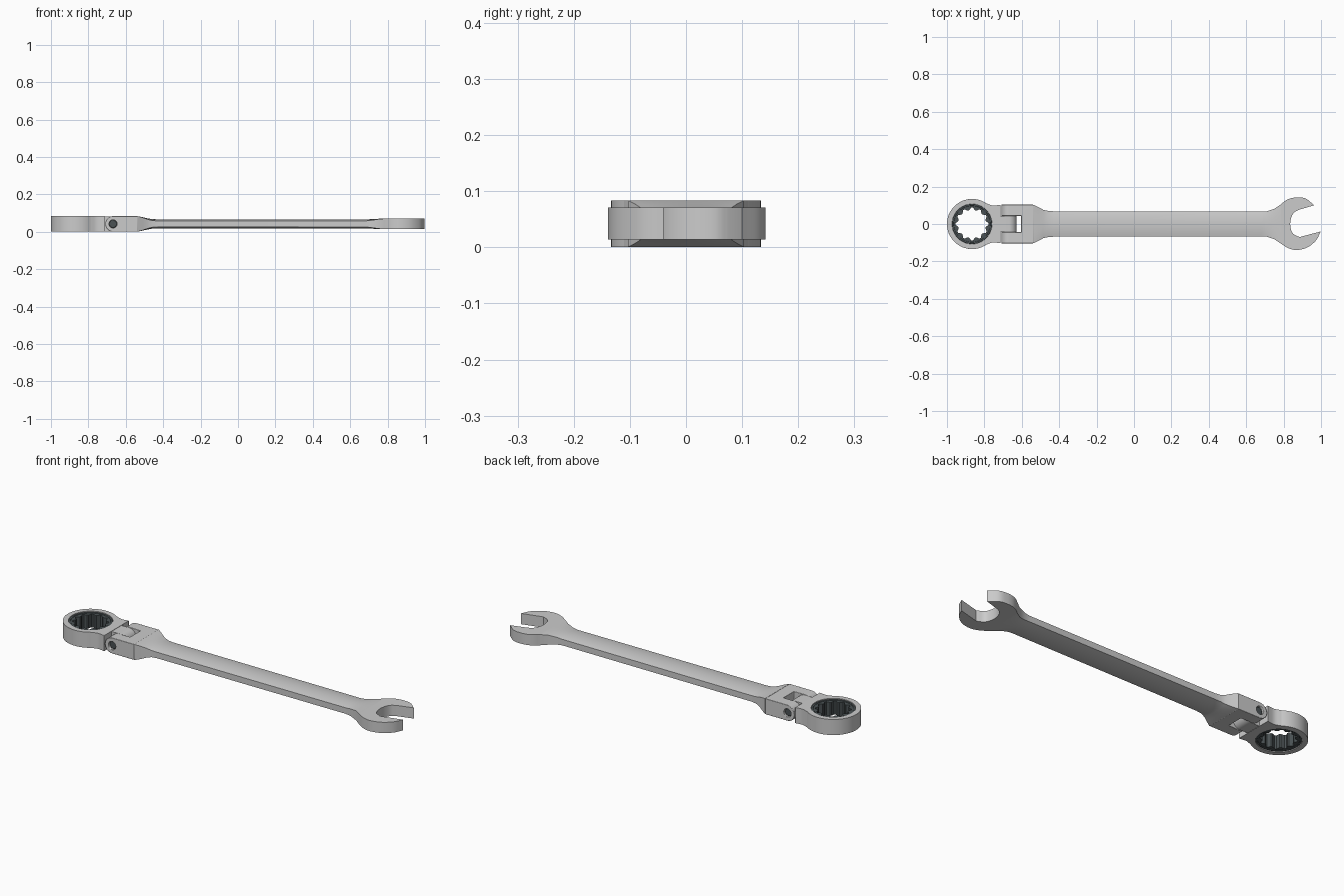
import bpy, bmesh, math
from mathutils import Vector

if "Cube" in bpy.data.objects:
    bpy.data.objects.remove(bpy.data.objects["Cube"])

ZC = 0.042          # mid height of the tool
HZ = 0.0415         # half thickness of head and hinge
PIVOT = -0.668
RING = -0.866

dark = bpy.data.materials.new("dark_steel")
dark.diffuse_color = (0.07, 0.085, 0.09, 1)
dark.use_nodes = True
dark.node_tree.nodes["Principled BSDF"].inputs["Base Color"].default_value = dark.diffuse_color


def finish(name, bm, bevel=0, mat=None):
    bmesh.ops.recalc_face_normals(bm, faces=bm.faces)
    me = bpy.data.meshes.new(name)
    bm.to_mesh(me)
    bm.free()
    ob = bpy.data.objects.new(name, me)
    bpy.context.collection.objects.link(ob)
    if mat:
        me.materials.append(mat)
    if bevel:
        m = ob.modifiers.new("edge", 'BEVEL')
        m.width, m.segments, m.limit_method = bevel, 2, 'ANGLE'
        m.angle_limit = math.radians(40)
    return ob


def prism(name, pts, lo, hi, axis='z', **kw):
    """Extrude a 2D outline along z (xy outline) or along y (xz outline)."""
    bm = bmesh.new()
    at = (lambda p, h: (p[0], p[1], h)) if axis == 'z' else (lambda p, h: (p[0], h, p[1]))
    a = [bm.verts.new(at(p, lo)) for p in pts]
    b = [bm.verts.new(at(p, hi)) for p in pts]
    bm.faces.new(a)
    bm.faces.new(b)
    for i in range(len(pts)):
        j = (i + 1) % len(pts)
        bm.faces.new((a[i], a[j], b[j], b[i]))
    return finish(name, bm, **kw)


def arc(cx, cy, r, a0, a1, n):
    return [(cx + r * math.cos(math.radians(a0 + (a1 - a0) * i / n)),
             cy + r * math.sin(math.radians(a0 + (a1 - a0) * i / n))) for i in range(n + 1)]


def circle(cx, cy, r, n=48):
    return arc(cx, cy, r, 0, 360, n)[:-1]


def spline(pts, n=5):
    """Smooth curve through the given points."""
    v = [Vector(p) for p in pts]
    v = [2 * v[0] - v[1]] + v + [2 * v[-1] - v[-2]]
    out = []
    for i in range(1, len(v) - 2):
        p, q, r, s = v[i - 1:i + 3]
        for k in range(n):
            t = k / n
            out.append(0.5 * (2 * q + (r - p) * t + (2 * p - 5 * q + 4 * r - s) * t * t
                              + (3 * q - p - 3 * r + s) * t ** 3))
    return [tuple(p) for p in out] + [tuple(pts[-1])]


def cut(ob, cutter):
    m = ob.modifiers.new("cut", 'BOOLEAN')
    m.object, m.operation, m.solver = cutter, 'DIFFERENCE', 'EXACT'
    bpy.context.view_layer.objects.active = ob
    bpy.ops.object.modifier_move_to_index(modifier=m.name, index=0)
    bpy.ops.object.modifier_apply(modifier=m.name)
    bpy.data.objects.remove(cutter)


# Ratchet head: round end blending to a square shoulder
upper = spline([(-0.79, 0.111), (-0.755, 0.099), (-0.714, 0.103)], 6)
outline = arc(RING, 0, 0.134, 55, 305, 48) + [(x, -y) for x, y in upper] + upper[::-1]
head = prism("ratchet_head", outline, ZC - HZ, ZC + HZ, bevel=0.003)
cut(head, prism("head_cutter", circle(RING, 0, 0.107, 64), -0.1, 0.2))

# Twelve-point drive insert inside a thin retaining ring
retainer = prism("retaining_ring", circle(RING, 0, 0.107, 64), ZC - HZ + 0.003, ZC + HZ - 0.003,
                 bevel=0.002, mat=dark)
cut(retainer, prism("retainer_cutter", circle(RING, 0, 0.097, 64), -0.1, 0.2))
insert = prism("drive_insert", circle(RING, 0, 0.097, 64), ZC - HZ + 0.006, ZC + HZ - 0.006, mat=dark)
star = []
for i in range(12):
    for r, d in ((0.088, -3), (0.088, 3), (0.075, 12), (0.075, 18)):
        a = math.radians(i * 30 + d)
        star.append((RING + r * math.cos(a), r * math.sin(a)))
cut(insert, prism("star_cutter", star, -0.1, 0.2))

# Hinge tongue on the head
tongue = arc(PIVOT, ZC, 0.04, -90, 90, 16) + [(-0.735, ZC + 0.04), (-0.735, ZC - 0.04)]
prism("hinge_tongue", tongue, -0.042, 0.042, 'y')

# Fork with two rounded arms, slot and pin holes
fork = prism("hinge_fork", arc(PIVOT, ZC, HZ, 90, 270, 20) + [(-0.537, ZC - HZ), (-0.537, ZC + HZ)],
             -0.103, 0.103, 'y', bevel=0.002)
cut(fork, prism("slot_cutter", [(-0.8, -0.044), (-0.603, -0.044), (-0.603, 0.044), (-0.8, 0.044)], -0.1, 0.2))
cut(fork, prism("pin_cutter", circle(PIVOT, ZC, 0.021, 32), -0.2, 0.2, 'y'))
prism("hinge_pin", circle(PIVOT, ZC, 0.021, 32), -0.094, 0.094, 'y', bevel=0.004, mat=dark)

# Shank: crowned section lofted from fork to jaw (x, half width, edge height, crown height)
stations = [(-0.537, 0.103, HZ, HZ), (-0.51, 0.089, 0.034, 0.036), (-0.485, 0.076, 0.025, 0.030),
            (-0.46, 0.070, 0.018, 0.0255), (-0.43, 0.068, 0.016, 0.0245), (0.68, 0.0655, 0.016, 0.0245),
            (0.71, 0.068, 0.019, 0.025), (0.75, 0.081, 0.025, 0.0275), (0.785, 0.105, 0.0285, 0.0285)]
bm = bmesh.new()
rings = []
N = 12
for x, w, e, c in stations:
    ts = [-1 + 2 * i / N for i in range(N + 1)]
    h = [e + (c - e) * (1 - t * t) for t in ts]
    rings.append([bm.verts.new((x, w * t, ZC + k)) for t, k in zip(ts, h)]
                 + [bm.verts.new((x, w * t, ZC - k)) for t, k in zip(ts[::-1], h)])
for a, b in zip(rings, rings[1:]):
    for i in range(len(a)):
        j = (i + 1) % len(a)
        bm.faces.new((a[i], a[j], b[j], b[i]))
bm.faces.new(rings[0])
bm.faces.new(rings[-1])
finish("shank", bm)

# Open jaw, opening turned fifteen degrees
top = spline([(0.785, 0.105), (0.81, 0.125), (0.84, 0.138), (0.877, 0.142), (0.92, 0.135), (0.963, 0.10)])
throat = spline([(0.878, 0.075), (0.852, 0.057), (0.837, 0.02), (0.837, -0.02), (0.851, -0.052), (0.885, -0.07)])
bottom = spline([(0.998, -0.04), (0.973, -0.088), (0.925, -0.126), (0.87, -0.139), (0.825, -0.129), (0.785, -0.105)])
prism("open_jaw", top + throat + bottom, ZC - 0.0285, ZC + 0.0285)

# Smooth shading with crisp edges
for ob in bpy.data.objects:
    ob.select_set(True)
bpy.context.view_layer.objects.active = head
bpy.ops.object.shade_smooth_by_angle(angle=math.radians(32))
